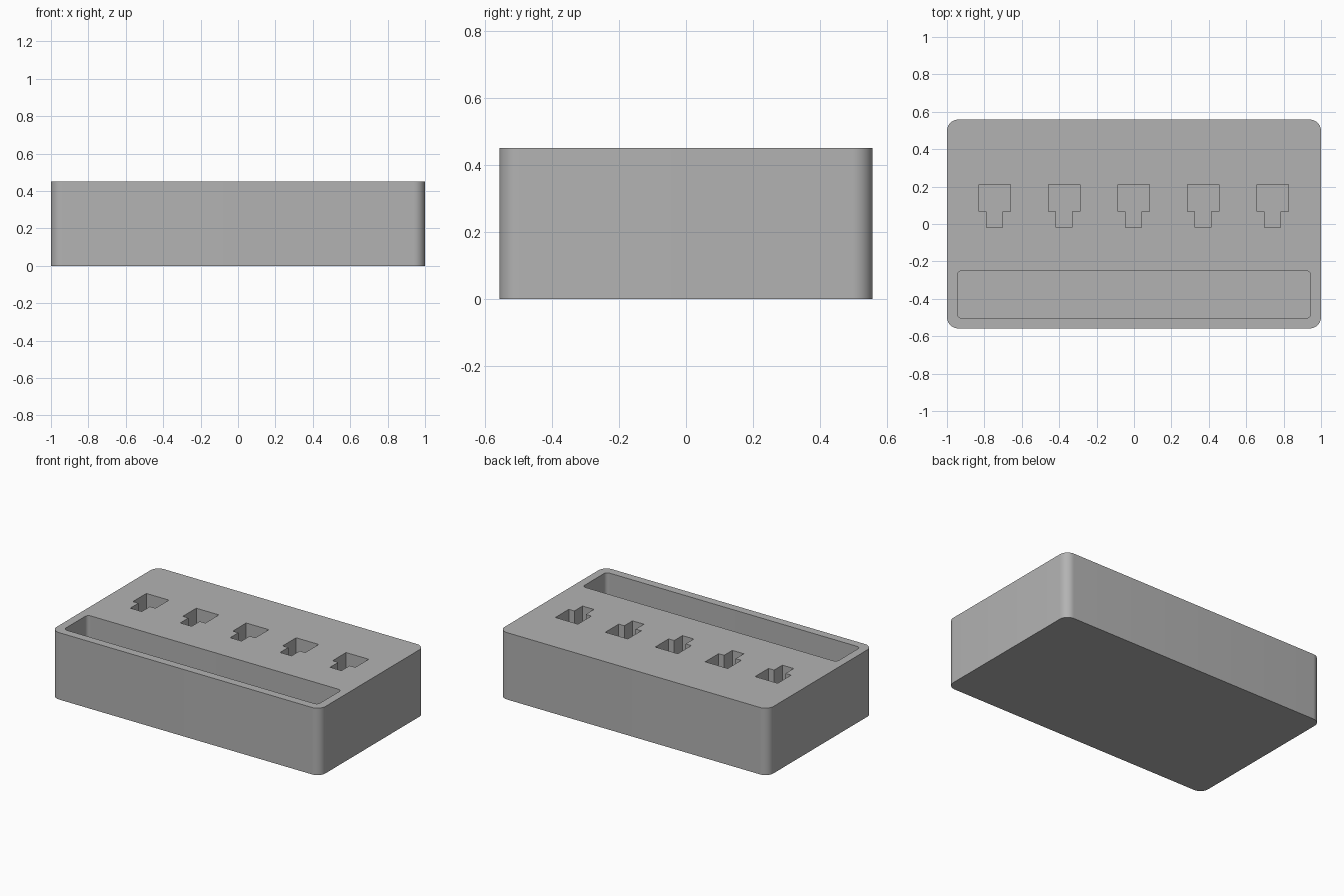
import bpy
import bmesh
from math import cos, sin, pi, radians

cube = bpy.data.objects.get("Cube")
if cube:
    bpy.data.objects.remove(cube, do_unlink=True)

# Single grey finish
grey = bpy.data.materials.new("matte_grey")
grey.use_nodes = True
colour = (0.45, 0.45, 0.45, 1)
grey.diffuse_color = colour
grey.node_tree.nodes["Principled BSDF"].inputs["Base Color"].default_value = colour


def rounded_rect(x0, x1, y0, y1, r, steps=10):
    """Counter-clockwise outline with arc corners."""
    corners = [(x1 - r, y1 - r), (x0 + r, y1 - r), (x0 + r, y0 + r), (x1 - r, y0 + r)]
    points = []
    for i, (cx, cy) in enumerate(corners):
        for s in range(steps + 1):
            a = (i + s / steps) * pi / 2
            points.append((cx + r * cos(a), cy + r * sin(a)))
    return points


def prism(name, outline, z0, z1):
    """Extrude a flat outline from z0 up to z1."""
    bm = bmesh.new()
    base = bm.faces.new([bm.verts.new((x, y, z0)) for x, y in outline])
    top = bmesh.ops.extrude_face_region(bm, geom=[base])["geom"]
    verts = [v for v in top if isinstance(v, bmesh.types.BMVert)]
    bmesh.ops.translate(bm, verts=verts, vec=(0, 0, z1 - z0))
    bmesh.ops.recalc_face_normals(bm, faces=bm.faces)
    mesh = bpy.data.meshes.new(name)
    bm.to_mesh(mesh)
    bm.free()
    mesh.materials.append(grey)
    obj = bpy.data.objects.new(name, mesh)
    bpy.context.collection.objects.link(obj)
    return obj


HEIGHT, FLOOR, ABOVE = 0.45, 0.055, 0.6

# Block with rounded vertical corners
block = prism("holder_block", rounded_rect(-1, 1, -0.558, 0.558, 0.06), 0, HEIGHT)

# Long tray along the front
cutters = [prism("tray_cutter", rounded_rect(-0.945, 0.945, -0.503, -0.25, 0.025), FLOOR, ABOVE)]

# Row of five T-shaped slots
half_t = [(0.0425, -0.02), (0.0425, 0.067), (0.084, 0.067), (0.084, 0.21)]
slot = half_t + [(-x, y) for x, y in reversed(half_t)]
for i in range(-2, 3):
    outline = [(x + i * 0.3715 - 0.002, y) for x, y in slot]
    cutters.append(prism("slot_cutter", outline, FLOOR, ABOVE))

# Cut the recesses
bpy.context.view_layer.objects.active = block
for cutter in cutters:
    cutter.hide_render = True
    mod = block.modifiers.new("recess", "BOOLEAN")
    mod.operation = "DIFFERENCE"
    mod.solver = "EXACT"
    mod.object = cutter
    bpy.ops.object.modifier_apply(modifier=mod.name)
    bpy.data.objects.remove(cutter, do_unlink=True)

# Smooth corners, sharp edges
bpy.ops.object.select_all(action="DESELECT")
block.select_set(True)
bpy.ops.object.shade_smooth_by_angle(angle=radians(30))
